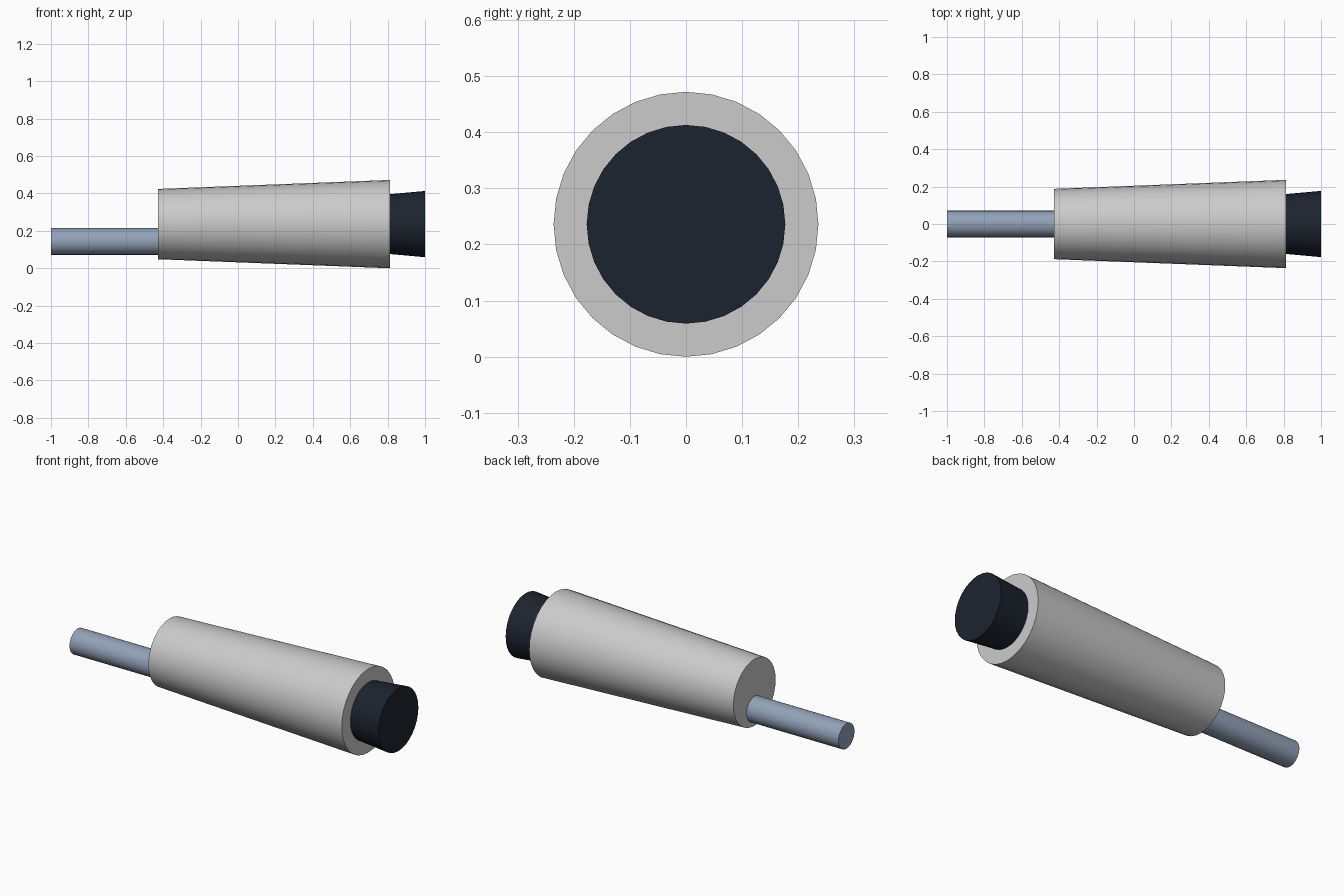
import bpy, math

if "Cube" in bpy.data.objects:
    bpy.data.objects.remove(bpy.data.objects["Cube"])


def material(name, rgb):
    m = bpy.data.materials.new(name)
    m.diffuse_color = (*rgb, 1)
    m.use_nodes = True
    m.node_tree.nodes["Principled BSDF"].inputs["Base Color"].default_value = m.diffuse_color
    return m


def cone_x(name, x0, x1, r0, r1, z, mat=None):
    """Capped 32-sided cone along x, radius r0 at x0 and r1 at x1."""
    bpy.ops.mesh.primitive_cone_add(vertices=32, radius1=r0, radius2=r1, depth=x1 - x0,
                                    location=((x0 + x1) / 2, 0, z),
                                    rotation=(0, math.pi / 2, 0))
    ob = bpy.context.object
    ob.name = name
    if mat:
        ob.data.materials.append(mat)
    bpy.ops.object.shade_smooth_by_angle(angle=math.radians(30))
    return ob


steel = material("blue_steel", (0.29, 0.36, 0.48))
dark = material("dark_navy", (0.012, 0.017, 0.028))

# Tapered main housing
cone_x("housing", -0.427, 0.812, 0.188, 0.236, 0.236)
# Flared end cap
cone_x("end_cap", 0.812, 1.0, 0.16, 0.177, 0.236, dark)
# Off-centre rod, low on the narrow end
cone_x("rod", -1.0, -0.427, 0.071, 0.071, 0.143, steel)
